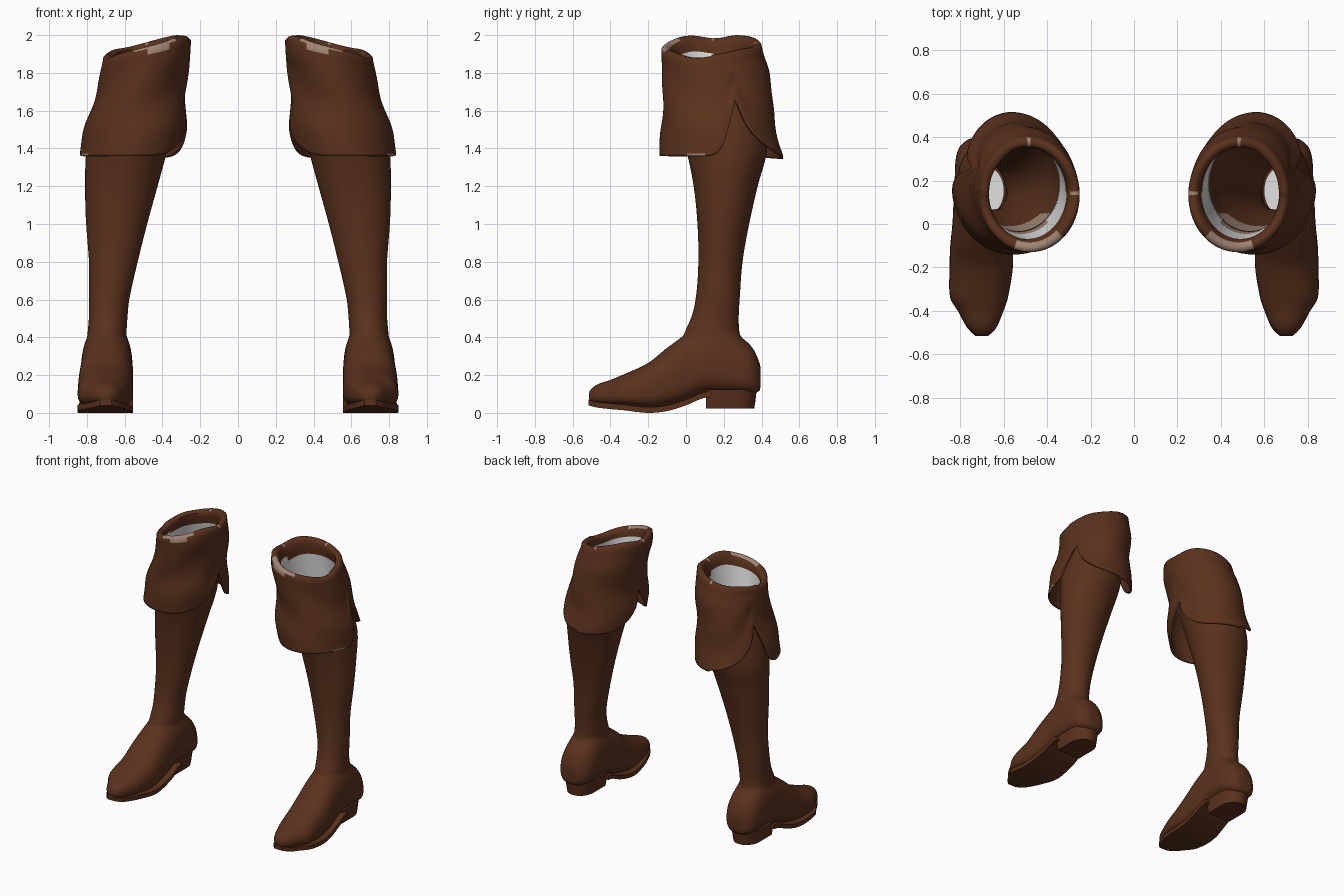
import bpy, bmesh, math
from math import sin, cos, pi, exp

cube = bpy.data.objects.get("Cube")
if cube:
    bpy.data.objects.remove(cube, do_unlink=True)


def material(name, rgb):
    m = bpy.data.materials.new(name)
    m.use_nodes = True
    m.diffuse_color = (*rgb, 1)
    m.node_tree.nodes["Principled BSDF"].inputs["Base Color"].default_value = (*rgb, 1)
    return m


LEATHER = material("brown_leather", (0.102, 0.031, 0.012))
LINING = material("pale_lining", (0.75, 0.75, 0.75))
WORN = material("worn_edge", (0.35, 0.23, 0.17))


def sample(table, t):
    """Smooth interpolation through rows keyed by their first value."""
    t = min(max(t, table[0][0]), table[-1][0])
    i = 0
    while i < len(table) - 2 and t > table[i + 1][0]:
        i += 1
    a, b = table[i], table[i + 1]
    p, n = table[max(i - 1, 0)], table[min(i + 2, len(table) - 1)]
    h = b[0] - a[0]
    s = (t - a[0]) / h
    out = []
    for k in range(1, len(a)):
        ma = (b[k] - p[k]) / (b[0] - p[0]) * h
        mb = (n[k] - a[k]) / (n[0] - a[0]) * h
        out.append((2*s**3 - 3*s*s + 1) * a[k] + (s**3 - 2*s*s + s) * ma
                   + (3*s*s - 2*s**3) * b[k] + (s**3 - s*s) * mb)
    return out


def loft(bm, rings, caps=True):
    rows = [[bm.verts.new(p) for p in r] for r in rings]
    n = len(rows[0])
    faces = []
    for a, b in zip(rows, rows[1:]):
        faces.append([bm.faces.new((a[i], a[(i + 1) % n], b[(i + 1) % n], b[i]))
                      for i in range(n)])
    if caps:
        bm.faces.new(rows[0][::-1])
        bm.faces.new(rows[-1])
        bmesh.ops.recalc_face_normals(bm, faces=bm.faces)
    return faces


def add_object(name, bm, mats=(LEATHER,)):
    me = bpy.data.meshes.new(name)
    bm.to_mesh(me)
    bm.free()
    ob = bpy.data.objects.new(name, me)
    bpy.context.collection.objects.link(ob)
    for m in mats:
        me.materials.append(m)
    return ob


def finish(ob, angle=40):
    """Smooth the part and mirror it to make the other boot."""
    bpy.ops.object.select_all(action='DESELECT')
    ob.select_set(True)
    bpy.context.view_layer.objects.active = ob
    bpy.ops.object.shade_smooth_by_angle(angle=math.radians(angle))
    ob.modifiers.new("pair", 'MIRROR').use_mirror_merge = False


def oval(row, t, grow=0.0):
    x0, x1, y0, y1 = row
    return ((x0 + x1) / 2 + ((x1 - x0) / 2 + grow) * cos(t),
            (y0 + y1) / 2 + ((y1 - y0) / 2 + grow) * sin(t))


# Height, then inner, outer, front and back limits
SHAFT = [(0.3, .60, .80, -.03, .31), (0.42, .59, .797, -.01, .285),
         (0.5, .585, .79, .025, .28), (0.6, .575, .79, .05, .285),
         (0.8, .53, .79, .065, .30), (1.0, .48, .805, .06, .335),
         (1.2, .425, .81, .04, .38), (1.4, .372, .80, .0, .43),
         (1.72, .31, .71, -.07, .41)]
CUFF = [(1.36, .29, .84, -.14, .515), (1.5, .268, .815, -.137, .472),
        (1.65, .28, .765, -.12, .458), (1.8, .267, .727, -.125, .447),
        (1.9, .25, .71, -.13, .41), (2.0, .25, .70, -.125, .39)]
# Depth, then underside, top, inner and outer limits
FOOT = [(-.515, .06, .115, .67, .73), (-.48, .05, .147, .635, .765),
        (-.40, .04, .175, .60, .81), (-.34, .035, .20, .58, .845),
        (-.20, .02, .265, .557, .848), (-.10, .03, .345, .556, .845),
        (0.0, .06, .415, .555, .835), (0.1, .1, .46, .558, .83),
        (0.2, .1, .47, .56, .825), (0.3, .1, .395, .565, .82),
        (0.36, .1, .335, .59, .80), (0.395, .12, .25, .635, .755)]

# Shaft and foot, blended into one skin
bm = bmesh.new()
N = 48
loft(bm, [[(*oval(sample(SHAFT, z), 2 * pi * i / N), z) for i in range(N)]
          for z in [0.3 + 1.42 * k / 50 for k in range(51)]])


def foot_ring(y):
    zb, zt, x0, x1 = sample(FOOT, y)
    zm = zb + 0.38 * (zt - zb)
    ring = []
    for i in range(N):
        c, s = cos(2 * pi * i / N), sin(2 * pi * i / N)
        z = zm + (zt - zm) * s ** 0.9 if s > 0 else zm - (zm - zb) * abs(s) ** 0.6
        ring.append(((x0 + x1) / 2 + (x1 - x0) / 2 * math.copysign(abs(c) ** 0.85, c), y, z))
    return ring


loft(bm, [foot_ring(-.515 + .91 * k / 50) for k in range(51)])
skin = add_object("shaft_and_foot", bm, (LEATHER, WORN))
rm = skin.modifiers.new("blend", 'REMESH')
rm.mode, rm.voxel_size = 'VOXEL', 0.013
sm = skin.modifiers.new("relax", 'SMOOTH')
sm.factor, sm.iterations = 0.5, 6
deps = bpy.context.evaluated_depsgraph_get()
baked = bpy.data.meshes.new_from_object(skin.evaluated_get(deps))
skin.modifiers.clear()
bm = bmesh.new()
bm.from_mesh(baked)
# Open the top of the shaft
bmesh.ops.delete(bm, geom=[f for f in bm.faces if f.calc_center_median().z > 1.69],
                 context='FACES')
# Worn patch inside the front, hidden from outside by the cuff
for f in bm.faces:
    c = f.calc_center_median()
    f.material_index = int(c.z > 1.45 and c.y < 0.05 and c.x > 0.38)
bm.to_mesh(skin.data)
bm.free()
finish(skin, 60)

# Sole: a thin welt from the toe back to the arch
bm = bmesh.new()
rings = []
for k in range(41):
    y = -.515 + .645 * k / 40
    zb, zt, x0, x1 = sample(FOOT, y)
    rings.append([(x0, y, zb - .02), (x1, y, zb - .02), (x1, y, zb + .01), (x0, y, zb + .01)])
loft(bm, rings)
finish(add_object("sole", bm))

# Heel block: rounded at the back, straight at the breast
bm = bmesh.new()
rings = []
for z, g in ((.022, -.014), (.06, -.008), (.125, 0)):
    ring = [(.585 - g, .105, z), (.805 + g, .105, z)]
    ring += [(.695 + (.11 + g) * cos(pi * i / 16), .25 + (.125 + g) * sin(pi * i / 16), z)
             for i in range(17)]
    rings.append(ring)
loft(bm, rings)
finish(add_object("heel", bm))

# Insole: a pale plate at the bottom of the shaft
bm = bmesh.new()
loft(bm, [[(*oval(sample(SHAFT, .5), 2 * pi * i / N, -.012), z) for i in range(N)]
          for z in (.496, .504)])
finish(add_object("insole", bm, (LINING,)))

# Turned-down cuff with a notch on each side, rolled rim and inner lining
M, ROWS, DOWN = 96, 18, 10
OUTER_NOTCH = 5 * 2 * pi / M


def hem(t):
    """Height of the lower edge at angle t."""
    a = math.asin(max(-1, min(1, sin(t))))
    if cos(t) < 0:
        notch, peak, decay, span = 0.0, 1.62, 0.22, 1.4
    else:
        notch, peak, decay, span = OUTER_NOTCH, 1.66, 0.4, 0.65
    d = a - notch
    if d > 0:
        return peak - (peak - 1.345) * (1 - exp(-d / decay))
    return 1.36 + (peak - 1.36) * max(0, 1 + d / span) ** 3


# Rises and dips of the rim: angle, width, height
WAVES = [(3.75, .35, .006), (3.05, .4, -.025), (5.9, .4, -.016), (0.6, .35, .01)]


def rim(t):
    """Height of the tilted, wavy top edge at angle t."""
    x = oval(sample(CUFF, 1.9), t)[0]
    return (1.944 - 0.24 * (x - 0.46) + 0.012 * sin(t)
            + sum(h * exp(-((t - c) / w) ** 2) for c, w, h in WAVES))


angles = [2 * pi * i / M for i in range(M)]
rings = []
for v in [0, .025] + [k / ROWS for k in range(2, ROWS + 1)]:
    ring = []
    for t in angles:
        z = hem(t) + (rim(t) - hem(t)) * v
        fold = 0.006 * sin(3 * t + 9 * v) * sin(pi * v)
        ring.append((*oval(sample(CUFF, z), t, fold), z))
    rings.append(ring)
for inset, lift in ((.012, .012), (.03, .013), (.045, .0)):
    rings.append([(*oval(sample(CUFF, rim(t)), t, -inset), rim(t) + lift) for t in angles])
for k in range(1, DOWN + 1):
    v = k / DOWN
    ring = []
    for t in angles:
        z = rim(t) + (1.63 - rim(t)) * v
        a = oval(sample(CUFF, rim(t)), t, -.052)
        b = oval(sample(SHAFT, 1.63), t, -.018)
        ring.append((a[0] + (b[0] - a[0]) * v, a[1] + (b[1] - a[1]) * v, z))
    rings.append(ring)
bm = bmesh.new()
bands = loft(bm, rings, caps=False)
for k, band in enumerate(bands):
    for i, f in enumerate(band):
        front = 61 <= i <= 76
        if k >= ROWS + (6 if i < 48 else 5):
            # Pale lining below a brown turned-in edge, worn low at the front
            f.material_index = 2 if front and k >= ROWS + DOWN else 1
        elif ROWS <= k < ROWS + 3 and (front or i in (23, 47)):
            f.material_index = 2
        elif (k == ROWS - 1 and 64 <= i <= 71) or (k == 0 and 87 <= i <= 91):
            # Scuffs on the outer rim and on the hem
            f.material_index = 2
cuff = add_object("cuff", bm, (LEATHER, LINING, WORN))
so = cuff.modifiers.new("thickness", 'SOLIDIFY')
so.thickness, so.offset = 0.015, -1
finish(cuff, 50)
